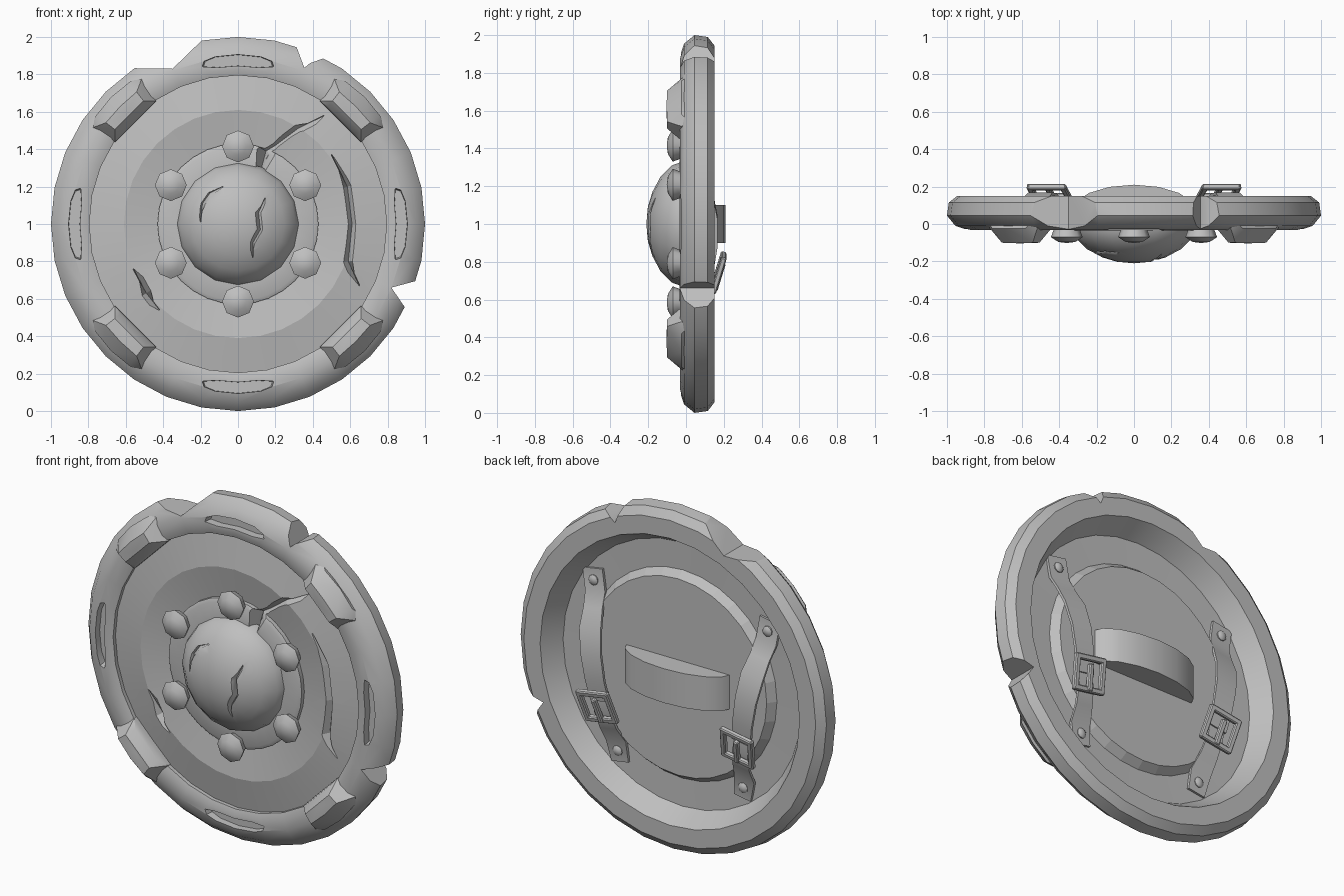
import bpy, bmesh, math
from mathutils import Vector, Matrix

if "Cube" in bpy.data.objects:
    bpy.data.objects.remove(bpy.data.objects["Cube"], do_unlink=True)

GREY = (0.52, 0.52, 0.52, 1)
mat = bpy.data.materials.new("plain grey")
mat.use_nodes = True
mat.diffuse_color = GREY
mat.node_tree.nodes["Principled BSDF"].inputs["Base Color"].default_value = GREY


def make(name, bm, smooth=35):
    bmesh.ops.remove_doubles(bm, verts=bm.verts, dist=1e-5)
    bmesh.ops.recalc_face_normals(bm, faces=bm.faces)
    me = bpy.data.meshes.new(name)
    bm.to_mesh(me)
    bm.free()
    me.materials.append(mat)
    ob = bpy.data.objects.new(name, me)
    bpy.context.collection.objects.link(ob)
    shade(ob, smooth)
    return ob


def activate(ob):
    bpy.ops.object.select_all(action='DESELECT')
    ob.select_set(True)
    bpy.context.view_layer.objects.active = ob


def shade(ob, angle):
    activate(ob)
    bpy.ops.object.shade_smooth_by_angle(angle=math.radians(angle))


def polar(r, a, y):
    """Point at radius r, angle a clockwise from the top, depth y."""
    return Vector((r * math.sin(a), y, 1 + r * math.cos(a)))


def loft(name, rings, loop=False, smooth=35):
    """Join equal closed cross-sections, capped at both ends unless looped."""
    bm = bmesh.new()
    vs = [[bm.verts.new(p) for p in ring] for ring in rings]
    pairs = list(zip(vs, vs[1:])) + ([(vs[-1], vs[0])] if loop else [])
    for a, b in pairs:
        for i in range(len(a)):
            j = (i + 1) % len(a)
            bm.faces.new((a[i], a[j], b[j], b[i]))
    if not loop:
        bm.faces.new(vs[0])
        bm.faces.new(vs[-1])
    return make(name, bm, smooth)


def lathe(name, profile, n=32, smooth=35):
    return loft(name, [[polar(r, math.tau * k / n, y) for r, y in profile]
                       for k in range(n)], True, smooth)


def prism(name, pts, y0, y1, shrink=1.0):
    mid = sum((Vector(p) for p in pts), Vector((0, 0))) / len(pts)
    back = [mid + (Vector(p) - mid) * shrink for p in pts]
    return loft(name, [[(x, y0, z) for x, z in pts], [(x, y1, z) for x, z in back]])


def groove(pts, surface, depth=0.035):
    """V-shaped cutter following (x, z, half width) points on a surface."""
    rings = []
    for i, (x, z, w) in enumerate(pts):
        a, b = pts[max(i - 1, 0)], pts[min(i + 1, len(pts) - 1)]
        d = Vector((b[0] - a[0], b[1] - a[1])).normalized()
        side = Vector((-d.y, d.x)) * max(w, 0.002) * 2
        y = surface(math.hypot(x, z - 1))
        rings.append([(x + side.x, y - depth, z + side.y),
                      (x - side.x, y - depth, z - side.y), (x, y + depth, z)])
    return loft("groove_cutter", rings)


def cut(ob, cutters, smooth=35):
    for c in cutters:
        c.hide_render = True
        m = ob.modifiers.new("cut", 'BOOLEAN')
        m.operation, m.solver, m.object = 'DIFFERENCE', 'EXACT', c
        activate(ob)
        bpy.ops.object.modifier_apply(modifier=m.name)
    shade(ob, smooth)


def discard(cutters):
    for c in cutters:
        bpy.data.objects.remove(c, do_unlink=True)


# Outer rim with chips and four recessed slots
rim = lathe("rim", [(.795, .02), (.795, -.02), (.83, -.032), (.89, -.032), (.955, -.01),
                    (1, .045), (.99, .115), (.945, .15), (.84, .15), (.77, .03)])
chips = [
    [(-.56, 1.833), (-.35, 1.83), (-.19, 1.985), (-.3, 2.1), (-.6, 2)],
    [(.31, 1.955), (.355, 1.835), (.385, 1.86), (.47, 1.89), (.5, 2.05), (.32, 2.05)],
    [(.95, .695), (.82, .66), (.895, .55), (1.1, .5), (1.1, .74)],
]
tools = [prism("chip_cutter", c, -.2, .3) for c in chips]
slot = [(-.2, .84), (-.12, .835), (0, .845), (.12, .835), (.2, .84), (.19, .87),
        (.13, .895), (0, .908), (-.13, .895), (-.19, .87)]
for k in range(4):
    c, s = math.cos(k * math.pi / 2), math.sin(k * math.pi / 2)
    pts = [(x * c + r * s, 1 + r * c - x * s) for x, r in slot]
    tools.append(prism("slot_cutter", pts, -.08, .012, .92))
cut(rim, tools)
discard(tools)

# Four raised diagonal clamps
for k in range(4):
    bm = bmesh.new()
    for off, prof in [(11.3, [(.79, .02), (.79, -.02), (.93, -.02), (.95, .03)]),
                      (7.5, [(.79, -.055), (.83, -.1), (.89, -.1), (.955, -.025)]),
                      (0, [(.8, .02), (.8, -.055), (.835, -.103), (.89, -.103), (.96, -.025)])]:
        for sgn in (-1, 1):
            a = math.radians(45 + 90 * k + sgn * off)
            for r, y in prof:
                bm.verts.new(polar(r, a, y))
    bmesh.ops.remove_doubles(bm, verts=bm.verts, dist=1e-4)
    res = bmesh.ops.convex_hull(bm, input=bm.verts)
    spare = {g for g in res["geom_interior"] + res["geom_unused"] if isinstance(g, bmesh.types.BMVert)}
    bmesh.ops.delete(bm, geom=list(spare), context='VERTS')
    make("rim_clamp", bm, 30)

# Dished face, collar and central dome, with battle scratches
face = lathe("shield_face", [(0, 0), (.43, 0), (.61, -.03), (.81, .005), (.81, .035),
                             (.61, .03), (.575, .075), (0, .075)], smooth=8)
collar = lathe("dome_collar", [(.3, .01), (.3, -.035), (.41, -.035), (.43, -.025), (.43, .01)])
dome = lathe("dome", [(0, -.21), (.09, -.202), (.17, -.178), (.25, -.135), (.31, -.075),
                      (.33, -.02), (.33, .01), (0, .01)], 16, 40)
face_y = lambda r: -.03 * max(0, 1 - abs(r - .61) / .18)
dome_y = lambda r: -.21 * math.sqrt(max(0, 1 - (r / .335) ** 2))
tools = [
    groove([(.5, 1.37, 0), (.585, 1.2, .022), (.61, 1, .022), (.59, .8, .025), (.65, .67, 0)], face_y),
    groove([(.46, 1.58, 0), (.32, 1.51, .03), (.2, 1.42, .02), (.15, 1.39, .03), (.12, 1.28, .015)],
           lambda r: face_y(r) - .01),
    groove([(-.56, .76, 0), (-.49, .63, .03), (-.42, .54, 0)], face_y),
]
cut(face, tools, 8)
cut(collar, tools[1:2])
discard(tools)
tools = [
    groove([(.145, 1.14, 0), (.11, 1.06, .016), (.12, .97, .016), (.08, .9, .014), (.08, .82, 0)],
           dome_y, .025),
    groove([(-.2, 1.01, 0), (-.19, 1.11, .016), (-.15, 1.165, .014), (-.08, 1.2, 0)], dome_y, .025),
]
cut(dome, tools, 40)
discard(tools)

# Six octagonal studs around the dome
for k in range(6):
    stud = lathe("stud", [(0, -.102), (.045, -.096), (.085, -.07), (.07, -.03), (0, -.03)], 8, 50)
    p = polar(.415, math.tau * k / 6, 0)
    stud.data.transform(Matrix.Translation(p - Vector((0, 0, 1))))

# Hand grip behind the dome
arc = [(.34 * math.sin(t), .06 + .15 * math.cos(t)) for t in
       (math.radians(-90 + 22.5 * i) for i in range(9))]
loft("hand_grip", [[(x, y, z) for x, y in arc] for z in (.9, 1.1)])


def ribbon(name, pts, thick=.016):
    """Strap through (z, y, half width) points in its own upright frame."""
    return loft(name, [[(-w, y, z), (w, y, z), (w, y + thick, z), (-w, y + thick, z)]
                       for z, y, w in pts])


def bar(name, x, z, sx, sz, tilt, y=0.0):
    bm = bmesh.new()
    bmesh.ops.create_cube(bm, size=1)
    bmesh.ops.scale(bm, vec=(sx, .03, sz), verts=bm.verts)
    bmesh.ops.bevel(bm, geom=bm.edges[:], offset=.006, segments=1, affect='EDGES')
    bmesh.ops.translate(bm, vec=(x, y, z), verts=bm.verts)
    bmesh.ops.transform(bm, matrix=tilt, verts=bm.verts)
    return make(name, bm)


# Mirrored arm straps with buckles and rivets
for side, word in ((1, "left"), (-1, "right")):
    parts = [
        ribbon(word + "_upper_strap", [(.55, .03, .065), (.42, .035, .065), (.34, .075, .062),
               (.24, .125, .07), (.1, .152, .066), (-.05, .15, .062), (-.17, .13, .06)]),
        ribbon(word + "_lower_strap", [(-.12, .12, .05), (-.24, .125, .05), (-.34, .09, .055),
               (-.43, .04, .065), (-.55, .03, .055)]),
    ]
    tilt = Matrix.Translation((0, .172, -.19)) @ Matrix.Rotation(math.radians(-17), 4, 'X')
    for x in (-.09, .09):
        parts.append(bar(word + "_buckle_side", x, 0, .032, .2, tilt))
    for z in (-.085, .085):
        parts.append(bar(word + "_buckle_end", 0, z, .2, .032, tilt))
    parts.append(bar(word + "_buckle_prong", 0, -.02, .03, .15, tilt, .008))
    for z in (.485, -.485):
        rivet = lathe(word + "_rivet", [(0, .03), (.03, .03), (.03, .055), (.018, .064), (0, .066)], 10)
        rivet.data.transform(Matrix.Translation((0, 0, z - 1)))
        parts.append(rivet)
    for p in parts:
        p.matrix_world = Matrix.Translation((.485 * side, 0, .93)) @ Matrix.Rotation(.163 * side, 4, 'Y')
